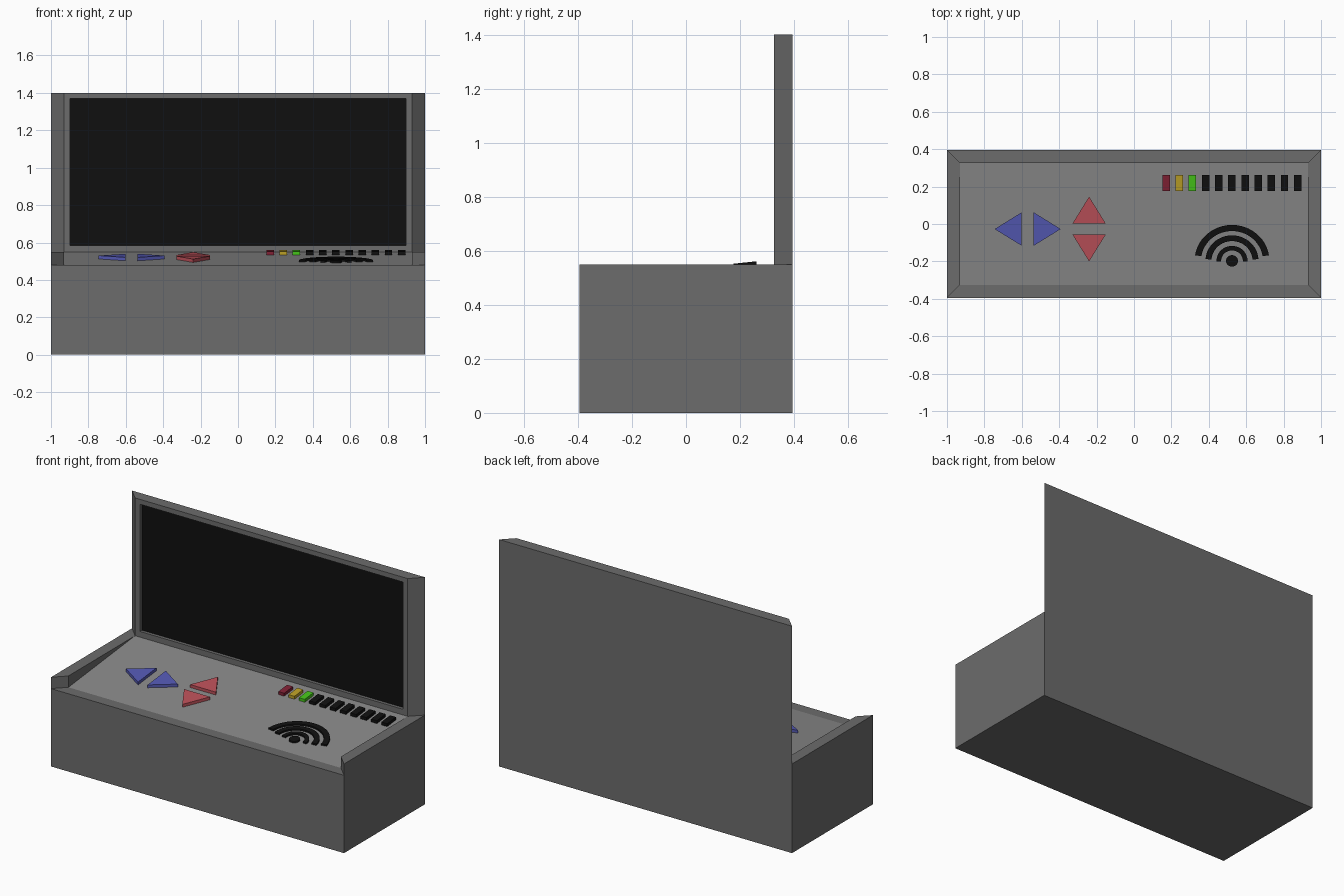
import bpy, bmesh
from math import sin, cos, pi, radians

if "Cube" in bpy.data.objects:
    bpy.data.objects.remove(bpy.data.objects["Cube"])

X, Y = 1.0, 0.395            # outer half sizes
XI, YI = 0.93, 0.325         # inner edge of the mitred rim
LOW, RIM, TOP = 0.48, 0.55, 1.40


def material(name, rgb):
    m = bpy.data.materials.new(name)
    m.diffuse_color = (*rgb, 1)
    m.use_nodes = True
    m.node_tree.nodes["Principled BSDF"].inputs["Base Color"].default_value = m.diffuse_color
    return m


BODY = material("dark_grey", (0.15, 0.15, 0.15))
DECK = material("mid_grey", (0.25, 0.25, 0.25))
BLACK = material("black", (0.005, 0.005, 0.005))
RED = material("red", (0.50, 0.08, 0.10))
BLUE = material("blue", (0.09, 0.10, 0.45))
CRIMSON = material("crimson", (0.22, 0.015, 0.035))
AMBER = material("amber", (0.50, 0.35, 0.02))
GREEN = material("green", (0.06, 0.55, 0.01))


def finish(name, bm, mat):
    bmesh.ops.remove_doubles(bm, verts=bm.verts, dist=1e-5)
    bmesh.ops.recalc_face_normals(bm, faces=bm.faces)
    me = bpy.data.meshes.new(name)
    bm.to_mesh(me)
    bm.free()
    me.materials.append(mat)
    ob = bpy.data.objects.new(name, me)
    bpy.context.collection.objects.link(ob)
    return ob


def face(bm, *pts):
    return bm.faces.new([bm.verts.new(p) for p in pts])


def deck_z(y):
    return LOW + (y + YI) / (2 * YI) * (RIM - LOW)


def deck_prism(name, outline, height, mat):
    """Raised piece that follows the slope of the control deck."""
    bm = bmesh.new()
    f = face(bm, *[(x, y, deck_z(y) - 0.002) for x, y in outline])
    ext = bmesh.ops.extrude_face_region(bm, geom=[f])
    verts = [v for v in ext["geom"] if isinstance(v, bmesh.types.BMVert)]
    bmesh.ops.translate(bm, verts=verts, vec=(0, 0, height + 0.002))
    return finish(name, bm, mat)


# housing: right half, mirrored
bm = bmesh.new()
face(bm, (0, -Y, 0), (X, -Y, 0), (X, -Y, LOW), (0, -Y, LOW))              # front
face(bm, (0, -Y, 0), (0, Y, 0), (X, Y, 0), (X, -Y, 0))                    # bottom
face(bm, (X, -Y, 0), (X, Y, 0), (X, Y, RIM), (X, -Y, RIM), (X, -Y, LOW))  # side
face(bm, (X, Y, 0), (0, Y, 0), (0, Y, TOP), (X, Y, TOP), (X, Y, RIM))     # back
face(bm, (0, -Y, LOW), (X, -Y, LOW), (XI, -YI, LOW), (0, -YI, LOW))       # front rim
face(bm, (X, -Y, LOW), (X, -Y, RIM), (XI, -YI, RIM), (XI, -YI, LOW))      # rim mitre
face(bm, (X, -Y, RIM), (X, Y, RIM), (XI, YI, RIM), (XI, -YI, RIM))        # side rim
face(bm, (XI, -YI, LOW), (XI, -YI, RIM), (XI, YI, RIM))                   # inner wall
face(bm, (X, Y, RIM), (X, Y, TOP), (XI, YI, TOP), (XI, YI, RIM))          # lid chamfer
face(bm, (0, YI, TOP), (XI, YI, TOP), (X, Y, TOP), (0, Y, TOP))           # lid top
# bezel around the recessed display
SX, SB, ST, SY = 0.897, 0.585, 1.37, YI + 0.02
outer = [(0, RIM), (XI, RIM), (XI, TOP), (0, TOP)]
inner = [(0, SB), (SX, SB), (SX, ST), (0, ST)]
for (a, b), (c, d) in zip(zip(outer, outer[1:]), zip(inner, inner[1:])):
    face(bm, *[(x, YI, z) for x, z in (a, b, d, c)])
    face(bm, (c[0], YI, c[1]), (d[0], YI, d[1]), (d[0], SY, d[1]), (c[0], SY, c[1]))
housing = finish("housing", bm, BODY)
housing.modifiers.new("mirror", "MIRROR")

# display
bm = bmesh.new()
face(bm, (-SX, SY, SB), (SX, SY, SB), (SX, SY, ST), (-SX, SY, ST))
finish("display", bm, BLACK)

# sloped control deck
bm = bmesh.new()
face(bm, (-XI, -YI, LOW), (XI, -YI, LOW), (XI, YI, RIM), (-XI, YI, RIM))
finish("control_deck", bm, DECK)

# triangular arrow buttons: centre of base, pointing direction
CY, HALF, LEN = -0.027, 0.089, 0.144
for name, bx, by, dx, dy, mat in (
        ("left_button", -0.601, CY, -1, 0, BLUE),
        ("right_button", -0.536, CY, 1, 0, BLUE),
        ("up_button", -0.24, CY + 0.029, 0, 1, RED),
        ("down_button", -0.24, CY - 0.029, 0, -1, RED)):
    tri = [(bx + dy * HALF, by - dx * HALF),
           (bx + dx * LEN, by + dy * LEN),
           (bx - dy * HALF, by + dx * HALF)]
    deck_prism(name, tri, 0.018, mat)

# row of indicator lights and vent bars
for i in range(11):
    x = 0.172 + i * 0.0703
    mat = (CRIMSON, AMBER, GREEN)[i] if i < 3 else BLACK
    name = f"indicator_light_{i + 1}" if i < 3 else f"vent_bar_{i - 2}"
    deck_prism(name, [(x - 0.02, 0.176), (x + 0.02, 0.176),
                      (x + 0.02, 0.261), (x - 0.02, 0.261)], 0.018, mat)

# speaker: dot and three arcs
PX, PY = 0.524, -0.197


def arc(r, a0, a1, n):
    return [(PX + r * cos(a0 + (a1 - a0) * k / n),
             PY + 0.96 * r * sin(a0 + (a1 - a0) * k / n)) for k in range(n + 1)]


deck_prism("speaker_dot", arc(0.032, 0, 2 * pi, 24)[:-1], 0.01, BLACK)
for i, (r0, r1, deg) in enumerate(((0.058, 0.083, -3), (0.11, 0.142, 4), (0.166, 0.2, 9))):
    a0, a1 = radians(deg), radians(180 - deg)
    deck_prism(f"speaker_arc_{i + 1}", arc(r1, a0, a1, 24) + arc(r0, a1, a0, 24), 0.01, BLACK)
